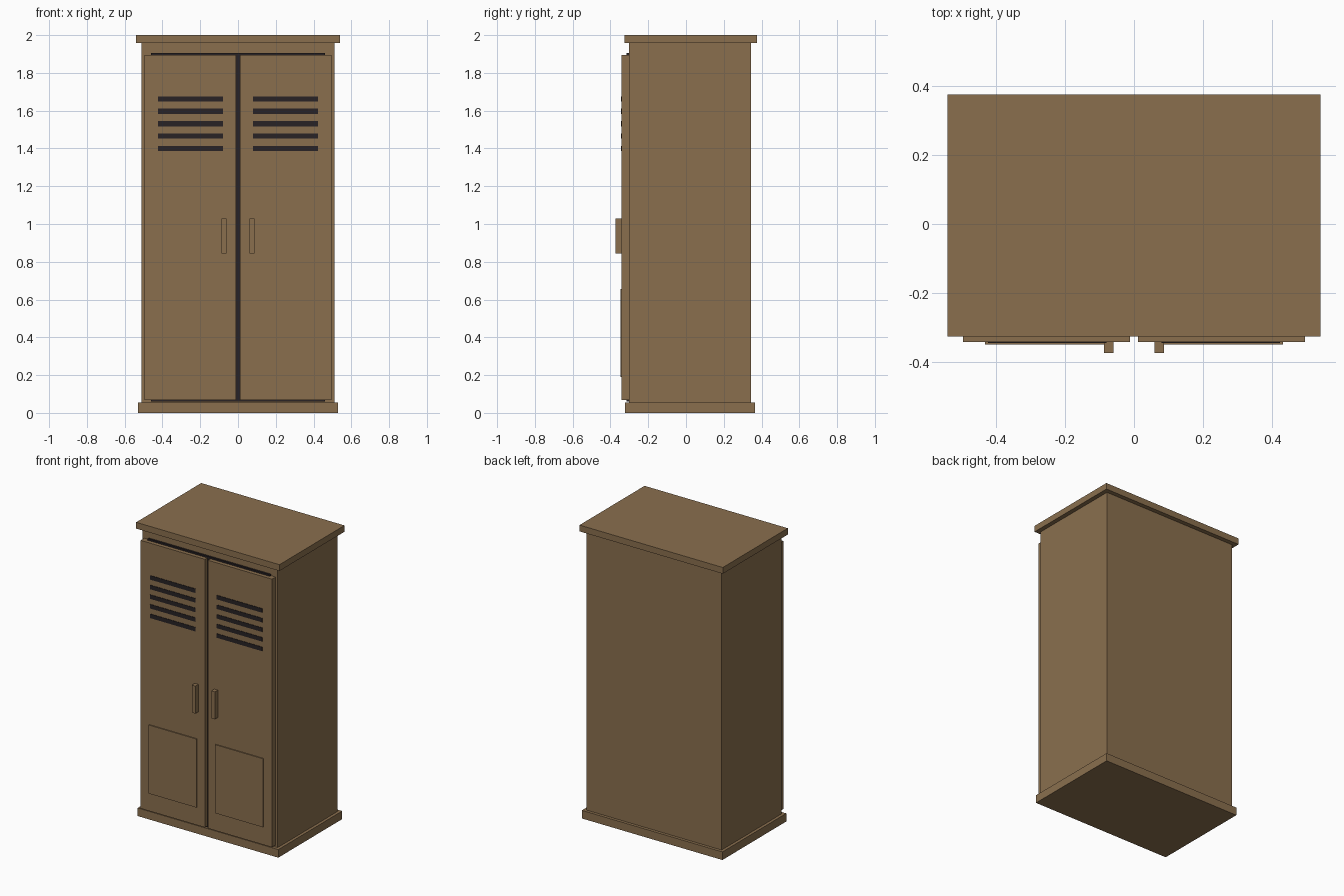
import bpy
import bmesh
from mathutils import Vector

cube = bpy.data.objects.get("Cube")
if cube:
    bpy.data.objects.remove(cube, do_unlink=True)


def make_material(name, rgb):
    mat = bpy.data.materials.new(name)
    mat.use_nodes = True
    mat.diffuse_color = (*rgb, 1)
    mat.node_tree.nodes["Principled BSDF"].inputs["Base Color"].default_value = (*rgb, 1)
    return mat


brown = make_material("brown wood", (0.255, 0.159, 0.076))
dark = make_material("dark gap", (0.021, 0.016, 0.018))


def box(name, x, y, z, mat):
    """Box between the (low, high) limits on each axis."""
    low, high = (Vector(c) for c in zip(x, y, z))
    bm = bmesh.new()
    bmesh.ops.create_cube(bm, size=1)
    bmesh.ops.scale(bm, vec=high - low, verts=bm.verts)
    bmesh.ops.translate(bm, vec=(low + high) / 2, verts=bm.verts)
    mesh = bpy.data.meshes.new(name)
    bm.to_mesh(mesh)
    bm.free()
    mesh.materials.append(mat)
    obj = bpy.data.objects.new(name, mesh)
    bpy.context.scene.collection.objects.link(obj)
    return obj


def pair(name, x, y, z, mat):
    """The same box on the left (+x) and the right (-x)."""
    box("left_" + name, x, y, z, mat)
    box("right_" + name, (-x[1], -x[0]), y, z, mat)


# Carcass
box("base", (-0.53, 0.53), (-0.323, 0.365), (0, 0.055), brown)
box("body", (-0.51, 0.51), (-0.302, 0.345), (0.055, 1.957), brown)
box("top", (-0.54, 0.54), (-0.325, 0.375), (1.957, 2), brown)

# Dark recess showing around and between the doors
box("door_gap", (-0.46, 0.46), (-0.315, -0.302), (0.06, 1.906), dark)

# Doors with lower panels and handles
pair("door", (0.011, 0.495), (-0.341, -0.302), (0.068, 1.895), brown)
pair("lower_panel", (0.07, 0.431), (-0.348, -0.341), (0.19, 0.657), brown)
pair("handle", (0.06, 0.087), (-0.373, -0.341), (0.843, 1.03), brown)

# Vent slots
for i in range(5):
    z = 1.40 + i * 0.0655
    pair(f"vent_slot_{i + 1}", (0.08, 0.423), (-0.344, -0.339), (z - 0.014, z + 0.014), dark)
